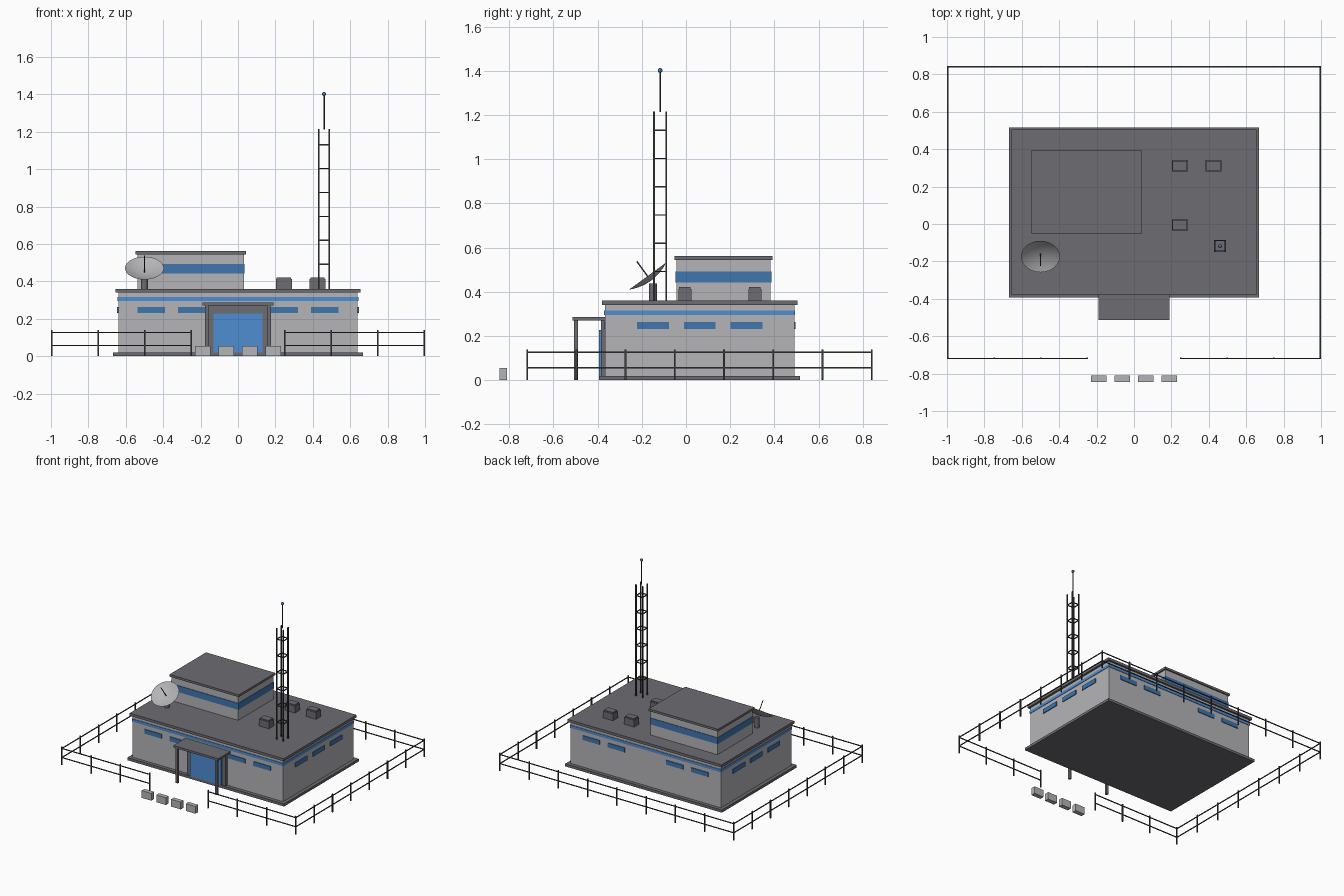
import bpy, bmesh, math
from mathutils import Matrix, Vector

if "Cube" in bpy.data.objects:
    bpy.data.objects.remove(bpy.data.objects["Cube"])


def colour(name, rgb):
    m = bpy.data.materials.new(name)
    m.diffuse_color = (*rgb, 1)
    m.use_nodes = True
    m.node_tree.nodes["Principled BSDF"].inputs["Base Color"].default_value = m.diffuse_color
    return m


LIGHT = colour("light_grey", (0.46, 0.46, 0.48))
DARK = colour("dark_grey", (0.15, 0.15, 0.17))
METAL = colour("dark_metal", (0.05, 0.05, 0.055))
BLUE = colour("window_blue", (0.05, 0.18, 0.43))
BRIGHT = colour("bright_blue", (0.08, 0.27, 0.65))


def finish(name, bm, mat):
    me = bpy.data.meshes.new(name)
    bm.to_mesh(me)
    bm.free()
    me.materials.append(mat)
    ob = bpy.data.objects.new(name, me)
    bpy.context.collection.objects.link(ob)
    return ob


def boxes(name, ranges, mat):
    """One object from boxes given as (x0, x1, y0, y1, z0, z1)."""
    bm = bmesh.new()
    for x0, x1, y0, y1, z0, z1 in ranges:
        m = Matrix.Translation(((x0 + x1) / 2, (y0 + y1) / 2, (z0 + z1) / 2))
        m = m @ Matrix.Diagonal((x1 - x0, y1 - y0, z1 - z0, 1))
        bmesh.ops.create_cube(bm, size=1, matrix=m)
    return finish(name, bm, mat)


def around(cx, cy, hx, hy, z0, z1):
    return (cx - hx, cx + hx, cy - hy, cy + hy, z0, z1)


def rod(name, a, b, r, mat, sides=8):
    a, b = Vector(a), Vector(b)
    bm = bmesh.new()
    m = Matrix.Translation((a + b) / 2) @ (b - a).to_track_quat('Z', 'Y').to_matrix().to_4x4()
    bmesh.ops.create_cone(bm, cap_ends=True, segments=sides, radius1=r, radius2=r,
                          depth=(b - a).length, matrix=m)
    return finish(name, bm, mat)


# Main building
CY = 0.062
boxes("base_plinth", [around(0, CY, 0.667, 0.455, 0, 0.02)], DARK)
boxes("main_walls", [around(0, CY, 0.64, 0.428, 0.02, 0.34)], LIGHT)
boxes("wall_stripe", [around(0, CY, 0.644, 0.432, 0.295, 0.316)], BRIGHT)
boxes("main_roof", [around(0, CY, 0.656, 0.442, 0.34, 0.36)], DARK)

# Slit windows: four front and back, three on each side
wins = []
for s in (-1, 1):
    for x in (-0.463, -0.248, 0.248, 0.463):
        wins.append(around(x, CY + s * 0.428, 0.073, 0.006, 0.231, 0.264))
    for y in (-0.15, CY, 0.274):
        wins.append(around(s * 0.64, y, 0.006, 0.072, 0.231, 0.264))
boxes("slit_windows", wins, BLUE)

# Upper storey
UX, UY = -0.252, 0.17
boxes("upper_walls", [around(UX, UY, 0.284, 0.213, 0.36, 0.545)], LIGHT)
boxes("upper_window_band", [around(UX, UY, 0.288, 0.217, 0.443, 0.492)], BLUE)
boxes("upper_roof", [around(UX, UY, 0.295, 0.222, 0.545, 0.562)], DARK)

# Entrance with canopy
boxes("door_frame", [(-0.165, -0.132, -0.385, -0.36, 0.02, 0.27),
                     (0.132, 0.165, -0.385, -0.36, 0.02, 0.27),
                     (-0.132, 0.132, -0.385, -0.36, 0.228, 0.27)], DARK)
boxes("door", [(-0.132, 0.132, -0.393, -0.36, 0.02, 0.228)], BRIGHT)
boxes("canopy", [(-0.191, 0.191, -0.514, -0.36, 0.271, 0.287)], DARK)
boxes("canopy_posts", [around(s * 0.168, -0.498, 0.009, 0.009, 0, 0.271) for s in (-1, 1)], DARK)

# Roof vents
vents = [(0.245, 0.312), (0.425, 0.312), (0.245, -0.005)]
boxes("roof_vents", [around(x, y, 0.043, 0.03, 0.36, 0.412) for x, y in vents], DARK)
boxes("vent_caps", [around(x, y, 0.038, 0.026, 0.412, 0.421) for x, y in vents], DARK)

# Lattice tower
TX, TY, H, t = 0.46, -0.117, 0.028, 0.003
legs = [around(TX + sx * H, TY + sy * H, 0.004, 0.004, 0.36, 1.216)
        for sx in (-1, 1) for sy in (-1, 1)]
boxes("tower_legs", legs, METAL)
rungs = []
for i in range(6):
    z = 0.492 + i * 0.1278
    for s in (-1, 1):
        rungs.append(around(TX, TY + s * H, H, t, z - t, z + t))
        rungs.append(around(TX + s * H, TY, t, H, z - t, z + t))
boxes("tower_rungs", rungs, METAL)
rod("tower_mast", (TX, TY, 1.213), (TX, TY, 1.4), 0.004, METAL)
bm = bmesh.new()
bmesh.ops.create_uvsphere(bm, u_segments=12, v_segments=8, radius=0.011,
                          matrix=Matrix.Translation((TX, TY, 1.402)))
finish("mast_beacon", bm, BLUE)

# Satellite dish: shallow bowl tilted towards the front
rod("dish_pedestal", (-0.5, -0.15, 0.36), (-0.5, -0.15, 0.438), 0.018, DARK, 12)
R, DEPTH, N = 0.104, 0.026, 28
tilt = Matrix.Translation((-0.5, -0.174, 0.471)) @ Matrix.Rotation(math.radians(36), 4, 'X')
bm = bmesh.new()
rings = []
for k in range(1, 6):
    r = R * k / 5
    z = DEPTH * ((k / 5) ** 2 - 1)
    rings.append([bm.verts.new((r * math.cos(2 * math.pi * i / N),
                                r * math.sin(2 * math.pi * i / N), z)) for i in range(N)])
hub = bm.verts.new((0, 0, -DEPTH))
for i in range(N):
    j = (i + 1) % N
    bm.faces.new((hub, rings[0][i], rings[0][j]))
    for a, b in zip(rings, rings[1:]):
        bm.faces.new((a[i], b[i], b[j], a[j]))
for f in bm.faces:
    f.smooth = True
bm.transform(tilt)
finish("dish", bm, LIGHT)
rod("dish_feed", tilt @ Vector((0, 0, -DEPTH)), tilt @ Vector((0, 0, 0.082)), 0.003, METAL)

# Perimeter fence with a gate gap at the front
FX, Y0, Y1 = 0.996, -0.719, 0.841
posts = [(-FX + i * FX / 4, Y1) for i in range(9)]
posts += [(s * FX * k, Y0) for s in (-1, 1) for k in (0.25, 0.5, 0.75, 1)]
posts += [(s * FX, Y0 + i * (Y1 - Y0) / 7) for s in (-1, 1) for i in range(1, 7)]
boxes("fence_posts", [around(x, y, 0.004, 0.004, 0, 0.14) for x, y in posts], METAL)
rails = []
for z in (0.057, 0.127):
    rails.append(around(0, Y1, FX, t, z - t, z + t))
    for s in (-1, 1):
        rails.append(around(s * FX, (Y0 + Y1) / 2, t, (Y1 - Y0) / 2, z - t, z + t))
        rails.append(around(s * FX * 0.625, Y0, FX * 0.375, t, z - t, z + t))
boxes("fence_rails", rails, METAL)

# Barrier blocks outside the gate
boxes("barrier_blocks", [around(x, -0.828, 0.041, 0.017, 0, 0.056)
                         for x in (-0.188, -0.063, 0.063, 0.188)], LIGHT)
